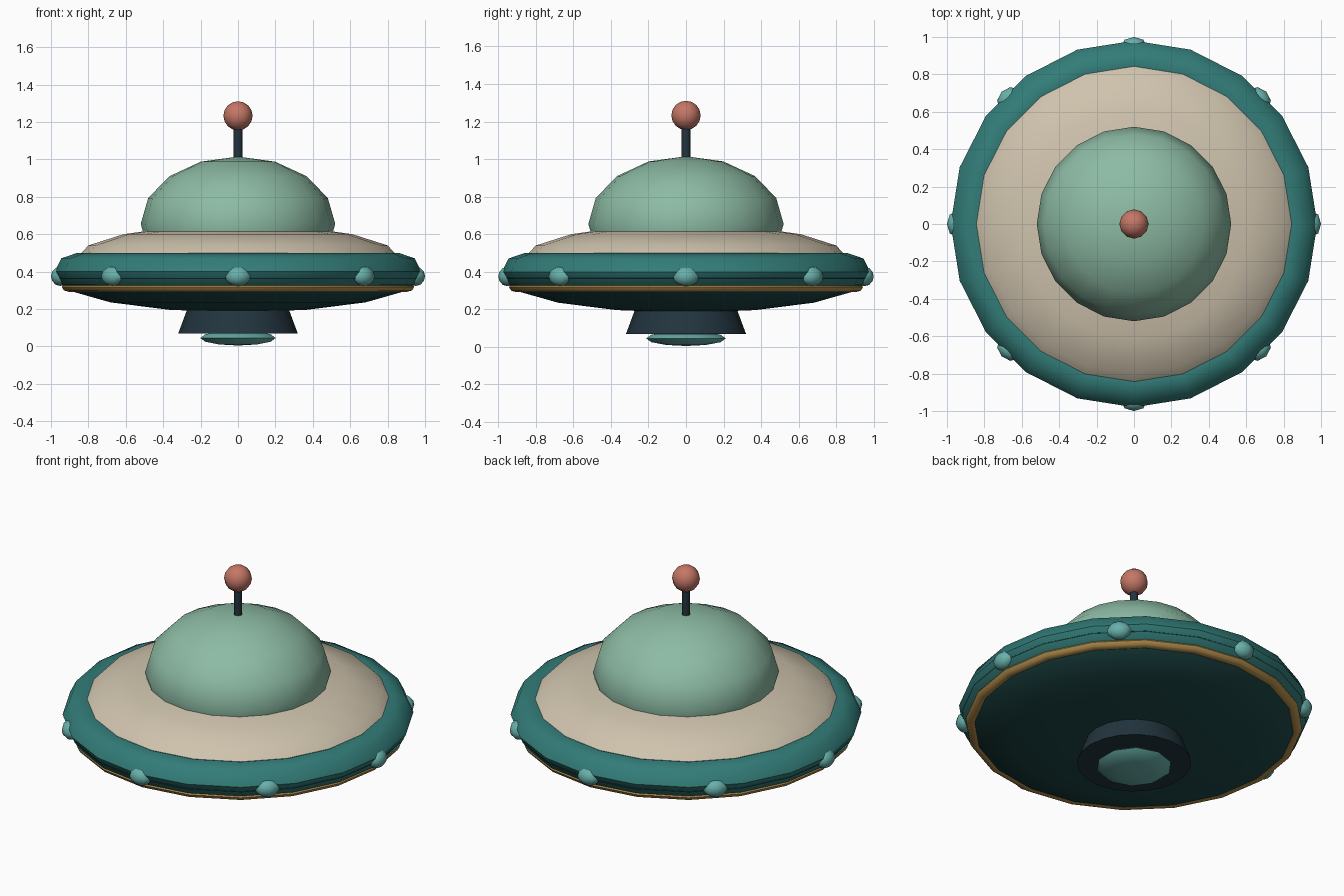
import bpy
from math import sin, cos, pi, radians

cube = bpy.data.objects.get("Cube")
if cube:
    bpy.data.objects.remove(cube, do_unlink=True)


def material(name, hex_code):
    """Flat colour given as an sRGB hex string."""
    srgb = [int(hex_code[i:i + 2], 16) / 255 for i in (0, 2, 4)]
    rgba = [c / 12.92 if c < 0.04 else ((c + 0.055) / 1.055) ** 2.4 for c in srgb] + [1]
    mat = bpy.data.materials.new(name)
    mat.use_nodes = True
    mat.diffuse_color = rgba
    mat.node_tree.nodes["Principled BSDF"].inputs["Base Color"].default_value = rgba
    return mat


TEAL = material("teal", "327C78")
DARK_TEAL = material("dark teal", "1E4848")
CREAM = material("cream", "CFC3AD")
GREEN = material("sage green", "8DBBA4")
GOLD = material("gold", "B8924F")
SLATE = material("dark slate", "22343E")
AQUA = material("aqua", "68B0AA")
RED = material("brick red", "C47766")


def finish(name, mat, angle=50):
    obj = bpy.context.object
    obj.name = obj.data.name = name
    obj.data.materials.append(mat)
    bpy.ops.object.transform_apply(location=False, rotation=False, scale=True)
    bpy.ops.object.shade_smooth_by_angle(angle=radians(angle))
    return obj


def ellipsoid(name, mat, loc, size, segments=20, rings=8, turn=0):
    bpy.ops.mesh.primitive_uv_sphere_add(segments=segments, ring_count=rings,
                                         radius=1, location=loc, rotation=(0, 0, turn))
    bpy.context.object.scale = size
    return finish(name, mat)


def cone(name, mat, r_low, r_high, z_low, z_high, sides):
    bpy.ops.mesh.primitive_cone_add(vertices=sides, radius1=r_low, radius2=r_high,
                                    depth=z_high - z_low, location=(0, 0, (z_low + z_high) / 2))
    return finish(name, mat)


def ring(name, mat, z, major, minor, height):
    bpy.ops.mesh.primitive_torus_add(major_segments=20, minor_segments=8, major_radius=major,
                                     minor_radius=minor, location=(0, 0, z))
    bpy.context.object.scale.z = height / minor
    return finish(name, mat)


# Saucer body: underside, deck, rim and trim
ellipsoid("lower_hull", DARK_TEAL, (0, 0, 0.365), (0.965, 0.965, 0.183))
ellipsoid("upper_deck", CREAM, (0, 0, 0.469), (0.866, 0.866, 0.185))
ring("rim", TEAL, 0.4, 0.86, 0.12, 0.1)
ring("trim_band", GOLD, 0.318, 0.905, 0.037, 0.026)

# Dome with antenna
ellipsoid("dome", GREEN, (0, 0, 0.655), (0.52, 0.52, 0.36))
cone("antenna_rod", SLATE, 0.024, 0.024, 0.98, 1.2, 10)
ellipsoid("antenna_ball", RED, (0, 0, 1.233), (0.078,) * 3, 12, 8)

# Engine under the hull
cone("engine_skirt", SLATE, 0.32, 0.26, 0.068, 0.23, 20)
ellipsoid("engine_lens", AQUA, (0, 0, 0.045), (0.212, 0.212, 0.04), 10, 6)

# Lights around the rim
for i in range(8):
    a = i * pi / 4
    ellipsoid(f"rim_light_{i + 1}", AQUA, (0.95 * cos(a), 0.95 * sin(a), 0.375),
              (0.05, 0.07, 0.052), 8, 6, a)
